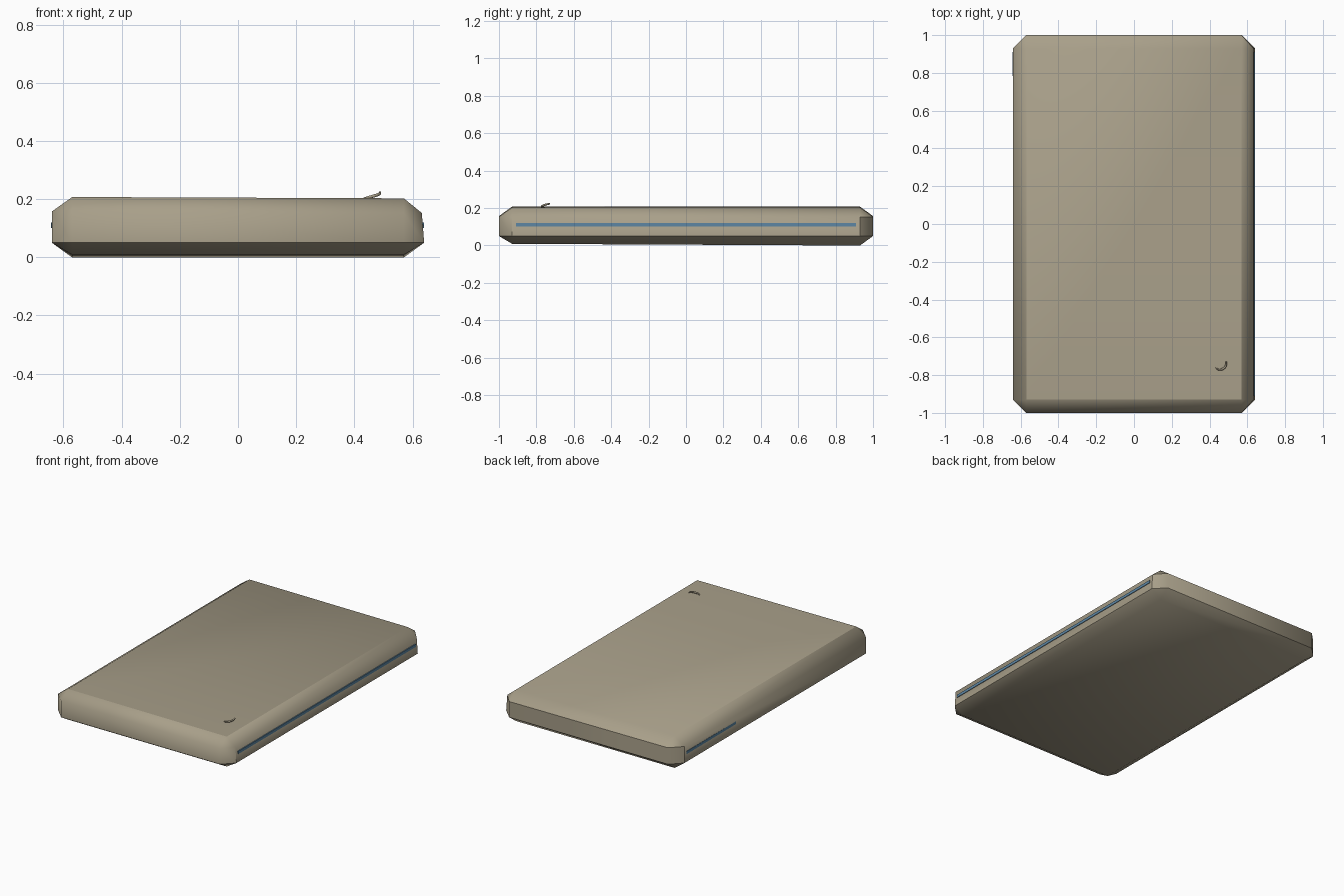
import bpy, bmesh
from mathutils import Vector

cube = bpy.data.objects.get("Cube")
if cube:
    bpy.data.objects.remove(cube, do_unlink=True)


def material(name, rgb):
    mat = bpy.data.materials.new(name)
    mat.use_nodes = True
    mat.diffuse_color = (*rgb, 1)
    mat.node_tree.nodes["Principled BSDF"].inputs["Base Color"].default_value = (*rgb, 1)
    return mat


def add_object(name, bm, mat):
    mesh = bpy.data.meshes.new(name)
    bm.normal_update()
    bm.to_mesh(mesh)
    bm.free()
    mesh.materials.append(mat)
    obj = bpy.data.objects.new(name, mesh)
    bpy.context.collection.objects.link(obj)
    return obj


def box(size, centre_z):
    bm = bmesh.new()
    bmesh.ops.create_cube(bm, size=1)
    for v in bm.verts:
        v.co = Vector(a * b for a, b in zip(v.co, size))
        v.co.z += centre_z
    return bm


beige = material("warm beige", (0.39, 0.345, 0.25))
blue = material("slate blue", (0.11, 0.24, 0.37))

# Slab body: single chamfer all round, flattened, then slightly warped
HEIGHT, CHAMFER = 0.205, 0.07
full = 0.286
bm = box((1.28, 2, full), full / 2)
bmesh.ops.bevel(bm, geom=bm.edges[:], offset=CHAMFER, segments=1,
                affect='EDGES', profile=0.5)
for v in bm.verts:
    v.co.z *= HEIGHT / full
    if v.co.z > HEIGHT / 2:
        v.co.z -= 0.004 * v.co.x
        if v.co.x > 0.6:
            v.co.x -= 0.008
    elif v.co.z < 0.03:
        v.co.z += 0.004 - 0.005 * v.co.y

# Shade smooth, with creases on the rim of the top, the lower waist and the back
bm.normal_update()
for f in bm.faces:
    f.smooth = True
for e in bm.edges:
    mid = (e.verts[0].co + e.verts[1].co) / 2
    level = abs(e.verts[0].co.z - e.verts[1].co.z) < 0.02
    top_rim = mid.z > 0.19 and mid.y < 0.9
    waist = level and 0.04 < mid.z < 0.08
    back_rim = level and 0.1 < mid.z < 0.18 and mid.y > 0.95
    corner = not level and abs(mid.x) > 0.6 and 0.08 < mid.z < 0.13
    e.smooth = not (top_rim or waist or back_rim or corner)
add_object("slab_body", bm, beige)

# Thin inner layer showing along the sides
bm = box((1.28, 1.82, 0.018), 0.11)
for v in bm.verts:
    if v.co.x < 0:
        v.co.x -= (v.co.y - 0.4) * 0.005
add_object("inner_layer", bm, blue)

# Small curled sliver standing on the top
path = [(0.43, -0.755, 0.203, 0.2), (0.445, -0.77, 0.206, 0.7),
        (0.468, -0.768, 0.211, 1.0), (0.486, -0.75, 0.218, 0.9),
        (0.488, -0.728, 0.223, 0.7)]
curve = bpy.data.curves.new("curled_sliver", 'CURVE')
curve.dimensions = '3D'
curve.bevel_depth = 0.006
curve.bevel_resolution = 1
curve.use_fill_caps = True
curve.resolution_u = 4
spline = curve.splines.new('BEZIER')
spline.bezier_points.add(len(path) - 1)
for p, (x, y, z, r) in zip(spline.bezier_points, path):
    p.co = (x, y, z)
    p.radius = r
    p.handle_left_type = p.handle_right_type = 'AUTO'
curve.materials.append(beige)
sliver = bpy.data.objects.new("curled_sliver", curve)
bpy.context.collection.objects.link(sliver)
